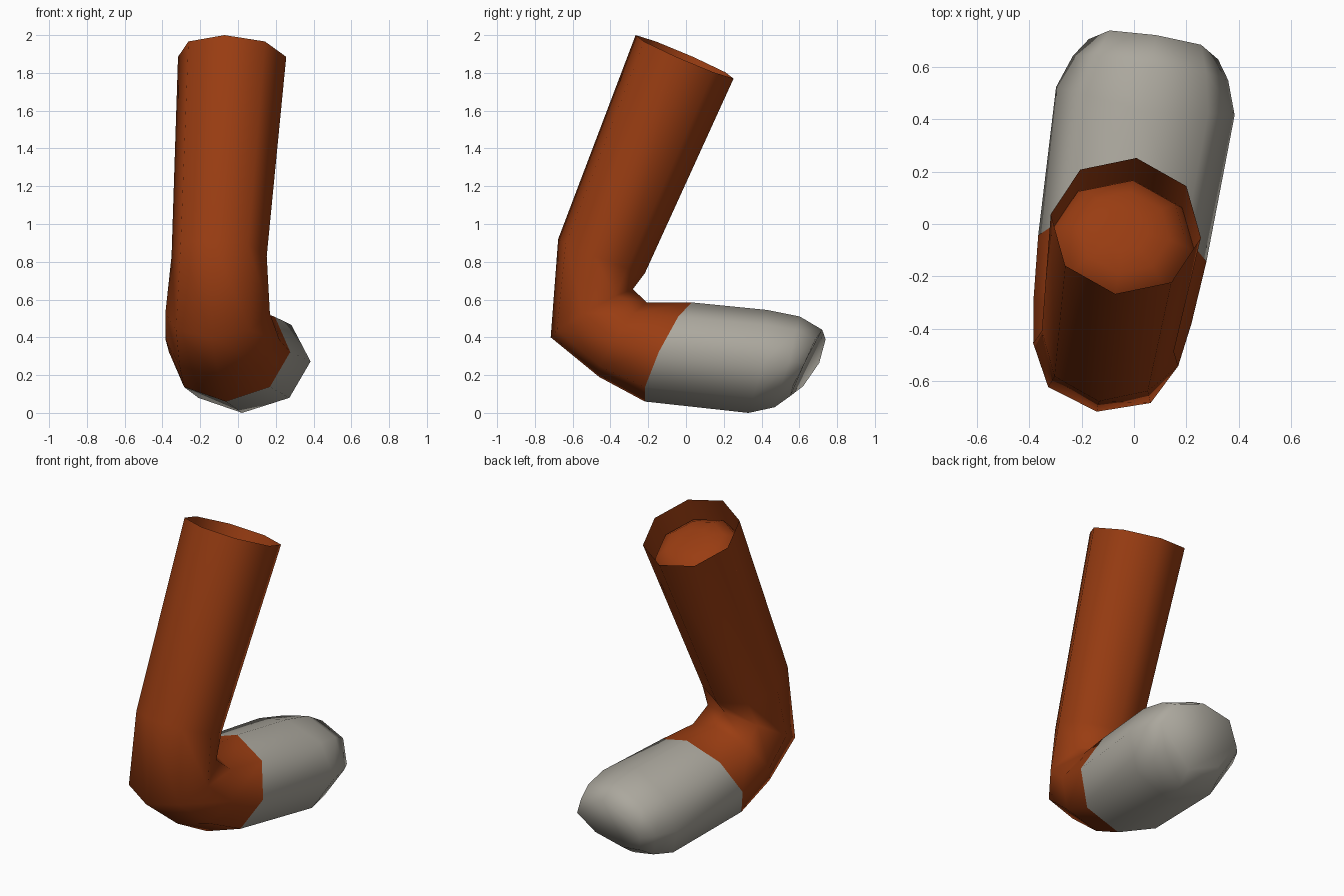
import bpy
import bmesh
from math import sin, cos, pi
from mathutils import Matrix, Vector

cube = bpy.data.objects.get("Cube")
if cube:
    bpy.data.objects.remove(cube, do_unlink=True)

SIDES = 8
PLACE = Matrix.Translation((-0.03, 0, 0)) @ Matrix.Rotation(-0.155, 4, 'Z')


def material(name, rgb):
    mat = bpy.data.materials.new(name)
    mat.use_nodes = True
    mat.diffuse_color = (*rgb, 1)
    bsdf = next(n for n in mat.node_tree.nodes if n.type == 'BSDF_PRINCIPLED')
    bsdf.inputs["Base Color"].default_value = (*rgb, 1)
    return mat


def ring_points(ring):
    """Oval loop between an outer and an inner point, sides bowed forward."""
    outer, inner, half_width, bow = ring
    a, b = Vector((0, *outer)), Vector((0, *inner))
    mid, half = (a + b) / 2, (a - b) / 2
    points = []
    for i in range(SIDES):
        t = 2 * pi * i / SIDES
        p = mid + half * cos(t)
        p.x = half_width * sin(t)
        p.y += bow * sin(t) ** 2
        points.append(PLACE @ p)
    return points


def tube(name, rings, mat, cap_start=False, cap_end=False):
    bm = bmesh.new()
    loops = [[bm.verts.new(p) for p in ring_points(r)] for r in rings]
    for a, b in zip(loops, loops[1:]):
        for i in range(SIDES):
            j = (i + 1) % SIDES
            bm.faces.new((a[i], b[i], b[j], a[j]))
    if cap_start:
        bm.faces.new(loops[0])
    if cap_end:
        bm.faces.new(loops[-1][::-1])
    for f in bm.faces:
        f.smooth = True
    mesh = bpy.data.meshes.new(name)
    bm.to_mesh(mesh)
    bm.free()
    mesh.materials.append(mat)
    obj = bpy.data.objects.new(name, mesh)
    bpy.context.collection.objects.link(obj)
    return obj


def inner_ring(top, low, depth, scale):
    """Loop inside the sleeve, at a share of the way from top to low."""
    a = Vector(top[0]).lerp(Vector(low[0]), depth)
    b = Vector(top[1]).lerp(Vector(low[1]), depth)
    mid = (a + b) / 2
    return (mid + (a - mid) * scale, mid + (b - mid) * scale,
            top[2] * scale, 0)


rust = material("rust_orange", (0.32, 0.046, 0.006))
grey = material("warm_grey", (0.41, 0.39, 0.34))

# Loops: outer (y, z), inner (y, z), half width, forward bow
rim = ((-0.27, 2.0), (0.255, 1.77), 0.29, 0)
upper_bend = ((-0.685, 0.92), (-0.22, 0.74), 0.255, 0)
elbow = ((-0.725, 0.40), (-0.285, 0.655), 0.28, 0)
lower_bend = ((-0.465, 0.19), (-0.21, 0.585), 0.305, 0)
cuff = ((-0.22, 0.06), (0.03, 0.585), 0.325, 0)
knuckles = ((0.335, 0.0), (0.435, 0.545), 0.345, 0.09)
tip_edge = ((0.475, 0.03), (0.61, 0.51), 0.30, 0.06)
tip = ((0.56, 0.09), (0.73, 0.44), 0.25, 0.03)

# Bent sleeve, open at the top
tube("sleeve", [rim, upper_bend, elbow, lower_bend, cuff], rust)

# Rounded stop sunk inside the sleeve opening
dome = [inner_ring(rim, upper_bend, d, s)
        for d, s in ((0.045, 0.3), (0.06, 0.6), (0.1, 0.85), (0.17, 0.98))]
tube("sleeve_plug", dome, rust, cap_start=True)

# Blunt mitten at the end of the sleeve
tube("mitten", [cuff, knuckles, tip_edge, tip], grey, cap_end=True)
